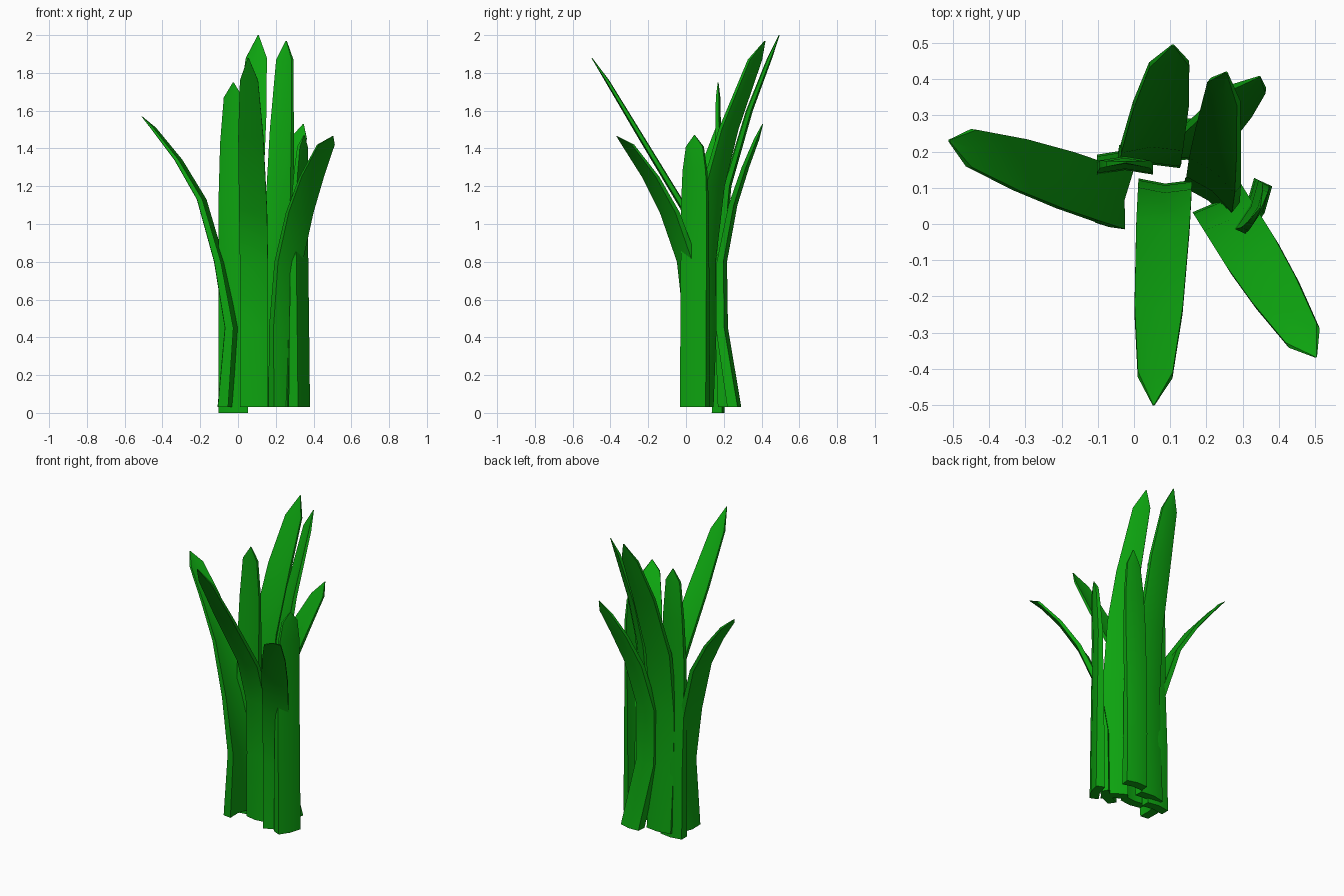
import bpy, bmesh
from math import radians, cos, sin
from mathutils import Vector

cube = bpy.data.objects.get("Cube")
if cube:
    bpy.data.objects.remove(cube)

green = bpy.data.materials.new("leaf_green")
green.use_nodes = True
color = (0.004, 0.37, 0.005, 1)
green.diffuse_color = color
green.node_tree.nodes["Principled BSDF"].inputs["Base Color"].default_value = color

# Width and thickness factors shared by all blades, from root to tip
TAPER = (1.0, 1.0, 1.0, 1.0, 0.9, 0.65, 0.03)
THICKNESS = (0.055, 0.045, 0.035, 0.028, 0.022, 0.016, 0.004)


def heading(degrees):
    return Vector((cos(radians(degrees)), sin(radians(degrees)), 0))


def blade(name, root, lean, facing, width, spine):
    """Loft a folded, pointed leaf along a spine of (outward, height) points."""
    out, face = heading(lean), heading(facing)
    side = Vector((-face.y, face.x, 0))
    bm = bmesh.new()
    rings = []
    for (reach, height), taper, thick in zip(spine, TAPER, THICKNESS):
        centre = Vector((*root, height)) + out * reach
        half, fold = width * taper / 2, width * taper * 0.08
        # The middle of the leaf is folded outwards to form its rib
        section = [(-half, -thick / 2), (0, fold - thick / 2), (half, -thick / 2),
                   (half, thick / 2), (0, fold + thick / 2), (-half, thick / 2)]
        rings.append([bm.verts.new(centre + side * s + face * (d - fold / 2))
                      for s, d in section])
    for low, high in zip(rings, rings[1:]):
        for i in range(6):
            j = (i + 1) % 6
            bm.faces.new((low[i], low[j], high[j], high[i]))
    bm.faces.new(rings[0][::-1])
    bm.faces.new(rings[-1])
    bmesh.ops.recalc_face_normals(bm, faces=bm.faces)
    mesh = bpy.data.meshes.new(name)
    bm.to_mesh(mesh)
    bm.free()
    mesh.materials.append(green)
    obj = bpy.data.objects.new(name, mesh)
    bpy.context.collection.objects.link(obj)
    bpy.ops.object.select_all(action="DESELECT")
    obj.select_set(True)
    bpy.context.view_layer.objects.active = obj
    bpy.ops.object.shade_smooth_by_angle(angle=radians(30))


# Drooping blades on the outside of the clump
blade("right_leaf", (-.075, .08), 161, 172, .16,
      [(0, .03), (-.035, .45), (.03, .8), (.13, 1.13), (.26, 1.34), (.4, 1.51), (.46, 1.57)])
blade("front_leaf", (.085, .09), -93, -92, .148,
      [(0, .03), (0, .45), (.015, .8), (.1, 1.08), (.33, 1.46), (.51, 1.76), (.59, 1.88)])
blade("front_left_leaf", (.245, .045), -58, -58, .155,
      [(0, .03), (0, .45), (.05, .8), (.16, 1.06), (.28, 1.25), (.42, 1.42), (.485, 1.465)])

# Tall blades leaning back
blade("tall_back_leaf", (.045, .2), 78, 92, .17,
      [(0, .03), (-.02, .45), (-.02, .8), (.02, 1.2), (.14, 1.6), (.25, 1.88), (.3, 2)])
blade("tall_left_leaf", (.22, .08), 84, 52, .16,
      [(0, .03), (.02, .45), (.02, .8), (.07, 1.2), (.15, 1.5), (.29, 1.87), (.34, 1.97)])
blade("back_left_leaf", (.21, .26), 47, 83, .14,
      [(0, .03), (-.09, .45), (-.09, .8), (-.01, 1.1), (.08, 1.3), (.16, 1.45), (.2, 1.53)])

# Upright blades
blade("upright_right_leaf", (-.025, .17), 90, 90, .155,
      [(0, 0), (0, .45), (-.01, .8), (-.01, 1.15), (0, 1.43), (0, 1.67), (0, 1.75)])
blade("upright_left_leaf", (.33, .045), 0, -25, .15,
      [(0, .03), (0, .45), (0, .8), (0, 1.1), (.01, 1.28), (.015, 1.41), (.02, 1.47)])
